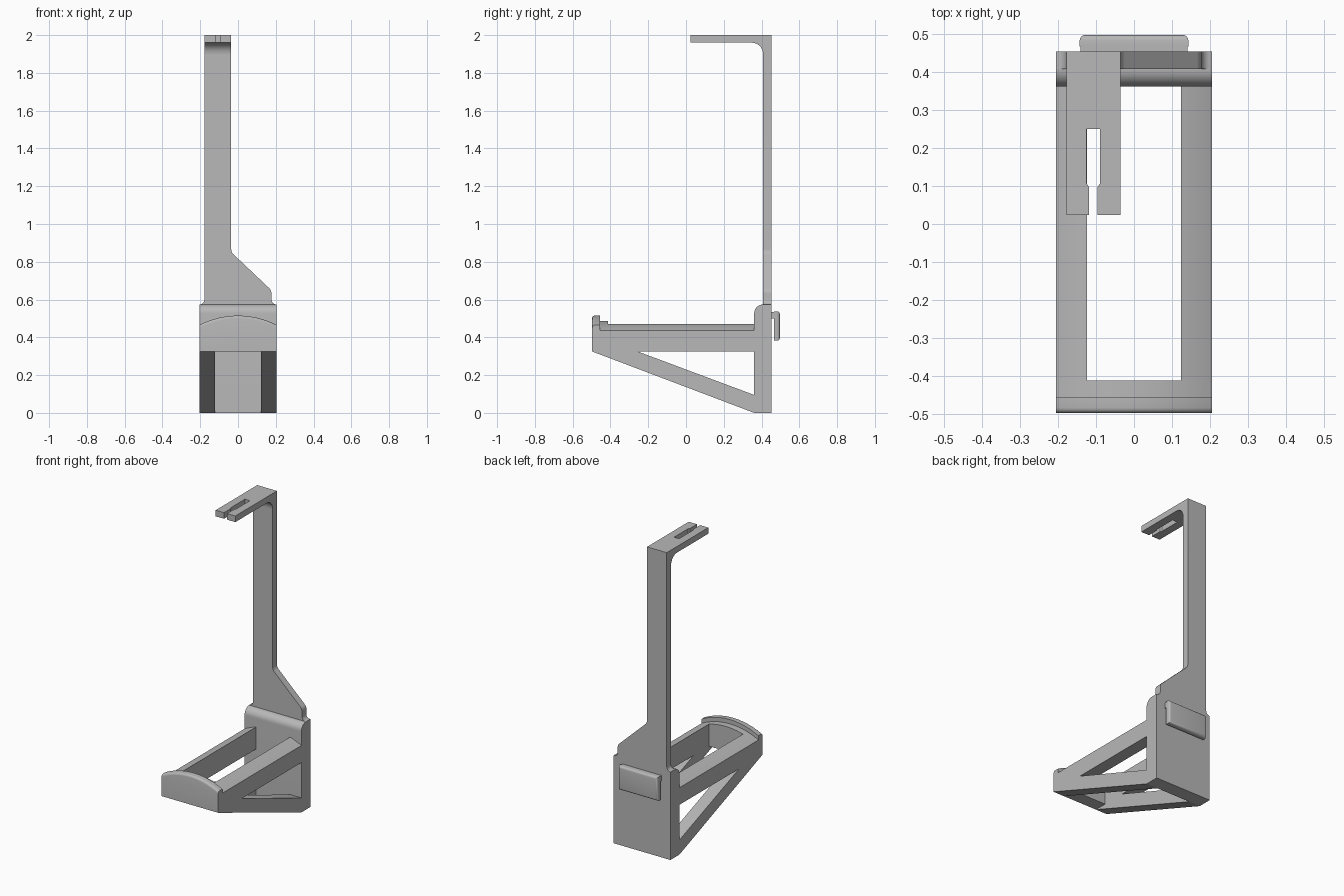
import bpy
import bmesh
from math import sin, cos, radians, sqrt

cube = bpy.data.objects.get("Cube")
if cube:
    bpy.data.objects.remove(cube, do_unlink=True)

grey = bpy.data.materials.new("plain grey")
grey.use_nodes = True
GREY = (0.48, 0.48, 0.48, 1)
grey.diffuse_color = GREY
grey.node_tree.nodes["Principled BSDF"].inputs["Base Color"].default_value = GREY

HALF = 0.205                    # half width of the bracket
INNER = 0.123                   # half width of the tray opening
FRONT, BACK = -0.497, 0.453
WALL = 0.361                    # front face of the back block
ARM = 0.408                     # front face of the upright
LEFT, RIGHT = -0.178, -0.036    # sides of the upright
RIM = 0.325                     # underside of the tray


def arc(cx, cy, r, a0, a1, n=8):
    """Points on a circle from angle a0 to a1 in degrees."""
    steps = [radians(a0 + (a1 - a0) * i / n) for i in range(n + 1)]
    return [(cx + r * cos(a), cy + r * sin(a)) for a in steps]


def prism(name, outline, axis, lo, hi, bevel_rule=None, bevel=0.0):
    """Extrude a flat outline along one axis, with optional rounded edges."""
    place = {"x": lambda p, d: (d, p[0], p[1]),
             "y": lambda p, d: (p[0], d, p[1]),
             "z": lambda p, d: (p[0], p[1], d)}[axis]
    bm = bmesh.new()
    rings = [[bm.verts.new(place(p, d)) for p in outline] for d in (lo, hi)]
    bm.faces.new(rings[0])
    bm.faces.new(rings[1][::-1])
    n = len(outline)
    for i in range(n):
        j = (i + 1) % n
        bm.faces.new((rings[0][i], rings[1][i], rings[1][j], rings[0][j]))
    bmesh.ops.recalc_face_normals(bm, faces=bm.faces)
    if bevel_rule:
        edges = [e for e in bm.edges if all(bevel_rule(v.co) for v in e.verts)]
        bmesh.ops.bevel(bm, geom=edges, offset=bevel, segments=4,
                        profile=0.5, affect="EDGES")
    mesh = bpy.data.meshes.new(name)
    bm.to_mesh(mesh)
    bm.free()
    mesh.materials.append(grey)
    obj = bpy.data.objects.new(name, mesh)
    bpy.context.collection.objects.link(obj)
    bpy.ops.object.select_all(action="DESELECT")
    obj.select_set(True)
    bpy.context.view_layer.objects.active = obj
    bpy.ops.object.shade_smooth_by_angle(angle=radians(30))
    return obj


def arched(x0, x1, crown, n=20):
    """Cross-section with a flat base and a shallow arched top."""
    r = 0.445
    xs = [x0 + (x1 - x0) * i / n for i in range(n + 1)]
    top = [(x, crown - r + sqrt(r * r - x * x)) for x in xs]
    return [(x1, RIM), (x0, RIM)] + top


# Back block with a rounded upper front edge
TOP = 0.574
prism("back_block",
      [(BACK, 0), (BACK, TOP)] + arc(ARM, TOP - 0.047, 0.047, 90, 180)
      + [(WALL, 0)], "x", -HALF, HALF)

# Tray: front wall, raised lip, side rails and sloping braces
prism("tray_front_wall", arched(-HALF, HALF, 0.487), "y", -0.455, -0.412)
prism("tray_lip", arched(-HALF, HALF, 0.515), "y", FRONT, -0.455,
      lambda c: c.y < FRONT + 0.001 and c.z > RIM + 0.01, 0.014)
brace = [(FRONT, RIM), (WALL, 0), (WALL, 0.095), (-0.255, RIM)]
for side, x0, x1 in (("right", -HALF, -INNER), ("left", INNER, HALF)):
    prism(side + "_rail", arched(x0, x1, 0.487, 8), "y", -0.412, WALL)
    prism(side + "_brace", brace, "x", x0, x1)

# Upright with a sloping shoulder and small fillets at its foot
foot = 0.026
CORNER = 1.90
upright = ([(LEFT, CORNER)]
           + arc(LEFT - foot, TOP + foot, foot, 0, -90, 6)
           + arc(0.177 + foot, TOP + foot, foot, -90, -180, 6)
           + arc(0.137, 0.632, 0.04, 0, 45, 6)
           + arc(RIGHT + 0.04, 0.868, 0.04, 225, 180, 6)
           + [(RIGHT, CORNER)])
prism("upright", upright, "y", ARM, BACK)

# Filleted corner joining the upright and the top arm
r = 0.06
prism("arm_corner",
      [(BACK, CORNER), (BACK, 2), (ARM - r, 2)]
      + arc(ARM - r, CORNER, r, 90, 0), "x", LEFT, RIGHT)

# Top arm with a keyhole slot open at the tip
mid = (LEFT + RIGHT) / 2
TIP = 0.024
slot = [(0.011, TIP), (0.011, 0.097), (0.018, 0.107), (0.018, 0.25)]
arm = ([(LEFT, ARM - r), (LEFT, TIP)]
       + [(mid - w, y) for w, y in slot]
       + [(mid + w, y) for w, y in reversed(slot)]
       + [(RIGHT, TIP), (RIGHT, ARM - r)])
prism("top_arm", arm, "z", 1.96, 2)

# Hanging clip on the back: neck and rounded plate
CLIP = 0.143
prism("clip_neck", [(BACK, 0.5), (0.47, 0.5), (0.47, 0.535), (BACK, 0.535)],
      "x", -CLIP + 0.002, CLIP - 0.002)
prism("clip_plate",
      [(-CLIP, 0.382), (CLIP, 0.382), (CLIP, 0.538), (-CLIP, 0.538)],
      "y", 0.467, 0.497, lambda c: c.y > 0.49, 0.015)
